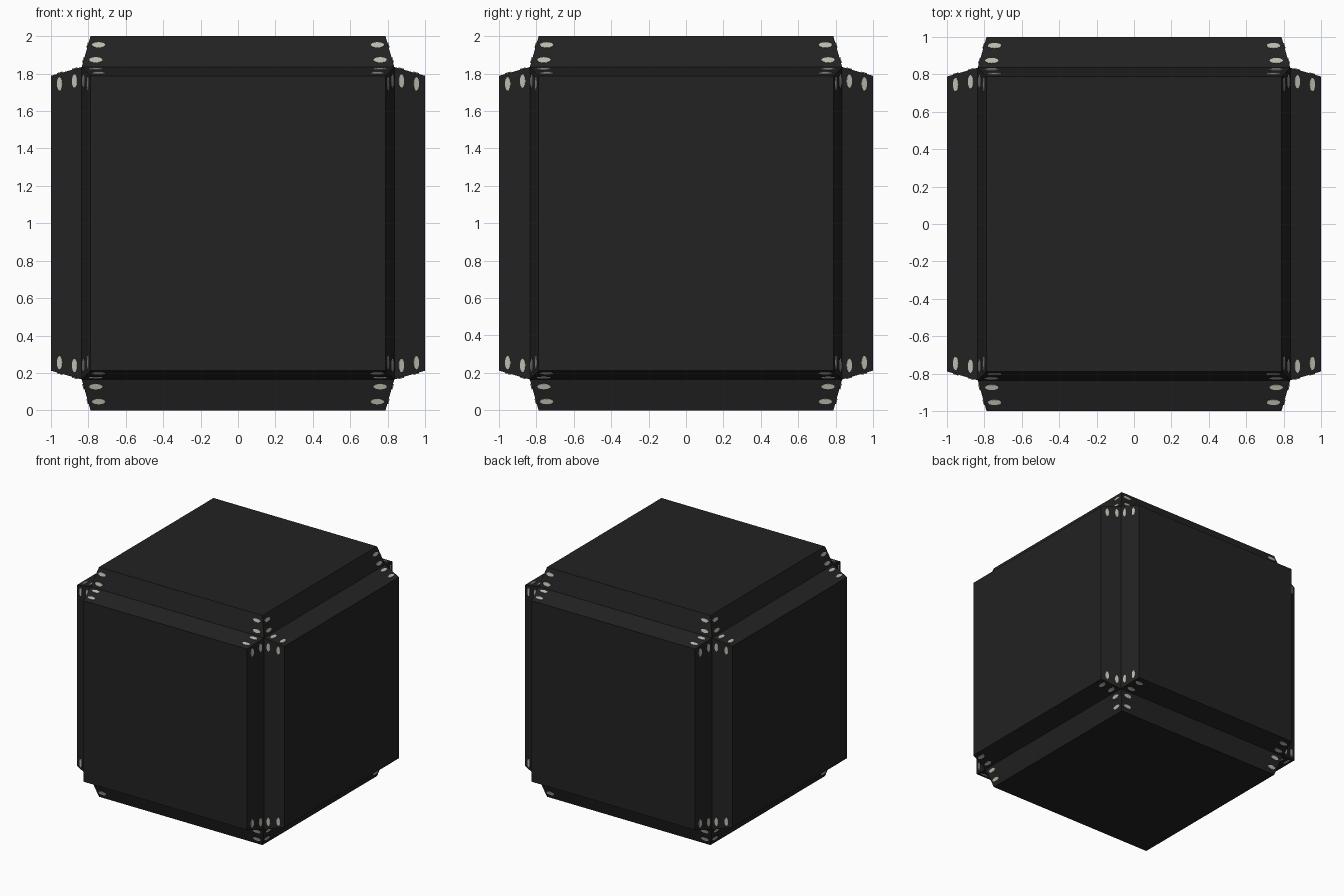
import bpy, bmesh, math
from mathutils import Matrix, Vector

if "Cube" in bpy.data.objects:
    bpy.data.objects.remove(bpy.data.objects["Cube"])

INNER, OUTER, TOP = 0.835, 1.0, 0.788   # core half-size, plate height, plate top half-size


def material(name, rgb):
    m = bpy.data.materials.new(name)
    m.diffuse_color = (*rgb, 1)
    m.use_nodes = True
    m.node_tree.nodes["Principled BSDF"].inputs["Base Color"].default_value = m.diffuse_color
    return m


def add_object(name, bm, mat):
    mesh = bpy.data.meshes.new(name)
    bm.to_mesh(mesh)
    bm.free()
    mesh.materials.append(mat)
    ob = bpy.data.objects.new(name, mesh)
    ob.location.z = 1.0
    bpy.context.collection.objects.link(ob)
    return ob


black = material("matte black", (0.016, 0.016, 0.016))
pale = material("pale grey", (0.50, 0.50, 0.43))

# Cube body: every face raised into a plate with sloping sides
bm = bmesh.new()
bmesh.ops.create_cube(bm, size=2 * INNER)
bm.normal_update()
for face in list(bm.faces):
    n = face.normal.copy()
    new = bmesh.ops.extrude_discrete_faces(bm, faces=[face])["faces"][0]
    for v in new.verts:
        across = v.co - n * v.co.dot(n)
        v.co = n * OUTER + across * (TOP / INNER)
bmesh.ops.recalc_face_normals(bm, faces=bm.faces)
add_object("cube_body", bm, black)

# Oval studs: two at each end of every sloping plate side
slope = Vector((0, INNER - TOP, OUTER - INNER)).normalized()
normal = Vector((0, -slope.z, slope.y))
plates = [Matrix.Rotation(math.pi / 2 * k, 3, 'X') for k in range(4)]
plates += [Matrix.Rotation(math.pi / 2 * s, 3, 'Y') for s in (-1, 1)]

bm = bmesh.new()
for plate in plates:
    for k in range(4):
        rot = (plate @ Matrix.Rotation(math.pi / 2 * k, 3, 'Z')).to_4x4()
        for side in (-1, 1):
            for x, z in ((0.745, 0.952), (0.76, 0.872)):
                t = (z - INNER) / (OUTER - INNER)
                y = -(INNER + (TOP - INNER) * t)
                centre = Vector((side * x, y, z)) + normal * 0.002
                frame = Matrix((Vector((1, 0, 0)), slope, normal)).transposed().to_4x4()
                place = Matrix.Translation(centre) @ frame @ Matrix.Diagonal((0.036, 0.015, 1, 1))
                bmesh.ops.create_cone(bm, cap_ends=True, segments=16, radius1=1,
                                      radius2=1, depth=0.006, matrix=rot @ place)
bmesh.ops.recalc_face_normals(bm, faces=bm.faces)
add_object("corner_studs", bm, pale)
